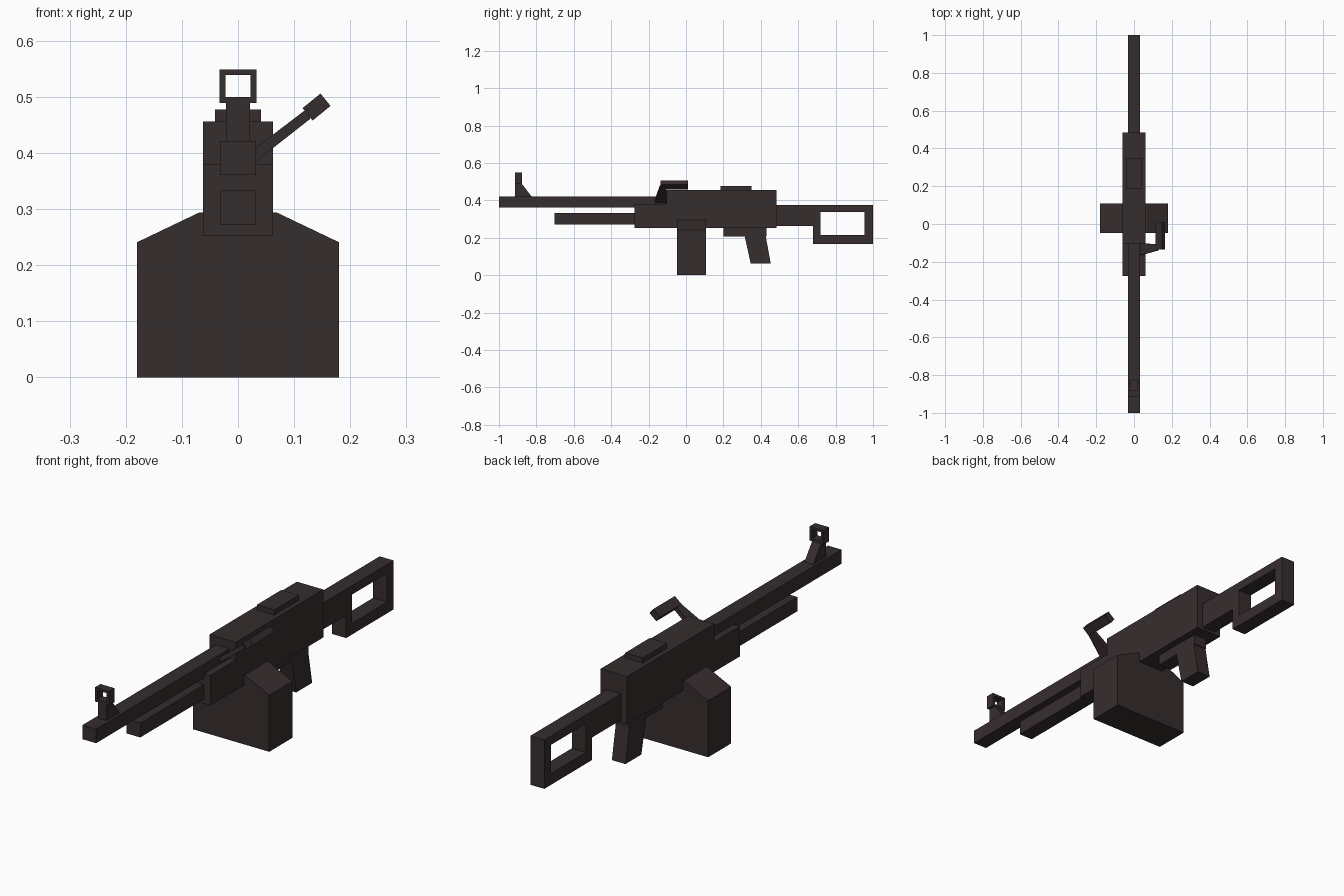
import bpy, bmesh
from mathutils import Vector

if "Cube" in bpy.data.objects:
    bpy.data.objects.remove(bpy.data.objects["Cube"])

mat = bpy.data.materials.new("dark gunmetal brown")
mat.diffuse_color = (0.037, 0.026, 0.027, 1)
mat.use_nodes = True
mat.node_tree.nodes["Principled BSDF"].inputs["Base Color"].default_value = mat.diffuse_color


def finish(bm, name):
    bmesh.ops.recalc_face_normals(bm, faces=bm.faces)
    me = bpy.data.meshes.new(name)
    bm.to_mesh(me)
    bm.free()
    me.materials.append(mat)
    ob = bpy.data.objects.new(name, me)
    bpy.context.collection.objects.link(ob)
    return ob


def extrude(name, axis, lo, hi, *loops):
    """Extrude a profile (outer loop, then holes). axis 'x': (y, z) points; 'y': (x, z) points."""
    bm = bmesh.new()
    edges = []
    for loop in loops:
        vs = [bm.verts.new((lo, a, b) if axis == 'x' else (a, lo, b)) for a, b in loop]
        edges += [bm.edges.new((vs[i - 1], vs[i])) for i in range(len(vs))]
    if len(loops) == 1:
        bm.faces.new(vs)
    else:
        bmesh.ops.triangle_fill(bm, edges=edges, use_beauty=True)
    out = bmesh.ops.extrude_face_region(bm, geom=bm.faces[:], use_keep_orig=True)
    moved = [g for g in out['geom'] if isinstance(g, bmesh.types.BMVert)]
    d = hi - lo
    bmesh.ops.translate(bm, verts=moved, vec=(d, 0, 0) if axis == 'x' else (0, d, 0))
    return finish(bm, name)


def rect(a0, a1, b0, b1):
    return [(a0, b0), (a1, b0), (a1, b1), (a0, b1)]


def side(name, half, *loops):
    return extrude(name, 'x', -half, half, *loops)


# receiver with stepped front, and top cover plate
side("receiver", 0.062, [(-0.275, 0.252), (0.485, 0.252), (0.485, 0.456),
                         (-0.103, 0.456), (-0.103, 0.38), (-0.275, 0.38)])
side("top_plate", 0.041, rect(0.185, 0.35, 0.45, 0.478))

# barrel and lower tube
side("barrel", 0.032, rect(-1.0, -0.09, 0.361, 0.421))
side("lower_tube", 0.032, rect(-0.703, -0.265, 0.272, 0.333))

# skeleton stock
side("stock", 0.033, [(0.475, 0.263), (0.68, 0.263), (0.68, 0.167), (1.0, 0.167),
                      (1.0, 0.375), (0.475, 0.375)],
     rect(0.72, 0.955, 0.215, 0.337))

# grip with its mount
side("grip_mount", 0.032, rect(0.2, 0.43, 0.207, 0.26))
side("grip", 0.032, [(0.312, 0.215), (0.346, 0.063), (0.453, 0.063), (0.425, 0.215)])

# box magazine with sloped shoulders
extrude("box_magazine", 'y', -0.047, 0.108,
        [(-0.18, 0), (0.18, 0), (0.18, 0.241), (0.069, 0.294),
         (-0.069, 0.294), (-0.18, 0.241)])

# front sight: sloped post and square ring
side("sight_post", 0.021, [(-0.913, 0.415), (-0.822, 0.415), (-0.88, 0.492), (-0.913, 0.492)])
extrude("sight_ring", 'y', -0.915, -0.878,
        rect(-0.033, 0.033, 0.489, 0.549), rect(-0.022, 0.022, 0.5, 0.539))

# tapered lever arm and tilted handle on the right
bm = bmesh.new()
for x, z0, z1, y0, y1 in ((0.025, 0.382, 0.402, -0.168, -0.1),
                          (0.126, 0.461, 0.479, -0.14, -0.108)):
    for y in (y0, y1):
        bm.verts.new((x + 0.003, y, z0))
        bm.verts.new((x - 0.003, y, z1))
bmesh.ops.convex_hull(bm, input=bm.verts[:])
finish(bm, "lever_arm")
extrude("lever_handle", 'y', -0.135, 0.01,
        [(0.147, 0.506), (0.165, 0.484), (0.133, 0.458), (0.115, 0.48)])
